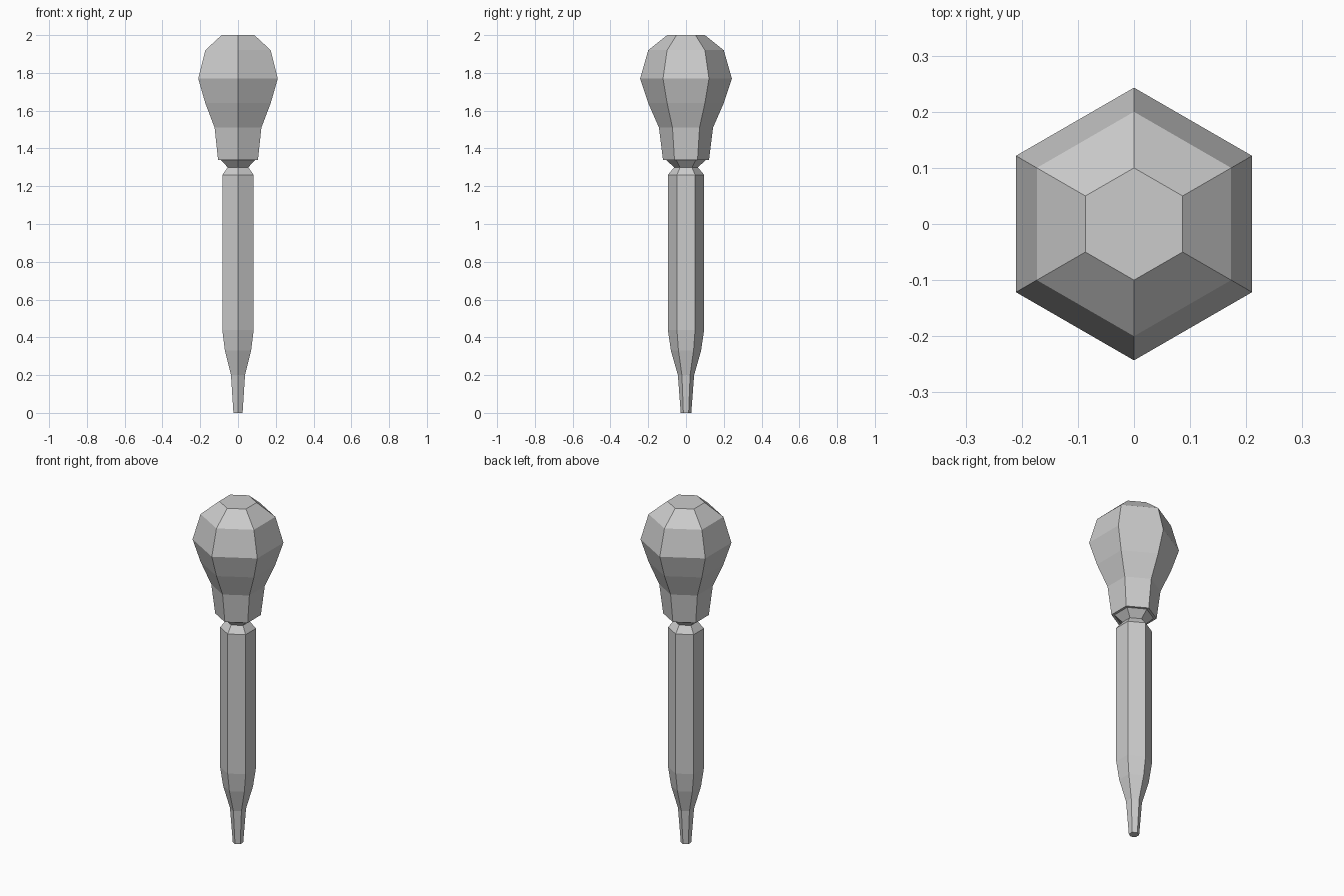
import bpy
import bmesh
from math import cos, sin, pi

cube = bpy.data.objects.get("Cube")
if cube:
    bpy.data.objects.remove(cube, do_unlink=True)

SIDES = 6

# Single grey material
grey = bpy.data.materials.new("plain_grey")
grey.use_nodes = True
colour = (0.6, 0.6, 0.6, 1)
grey.diffuse_color = colour
grey.node_tree.nodes["Principled BSDF"].inputs["Base Color"].default_value = colour


def lathe(name, profile, cap_bottom=True, cap_top=True):
    """Flat-faced six-sided solid from (radius, height) pairs, bottom to top."""
    bm = bmesh.new()
    rings = []
    for radius, z in profile:
        angles = [pi / 2 + 2 * pi * i / SIDES for i in range(SIDES)]
        rings.append([bm.verts.new((radius * cos(a), radius * sin(a), z)) for a in angles])
    for low, high in zip(rings, rings[1:]):
        for i in range(SIDES):
            j = (i + 1) % SIDES
            bm.faces.new((low[i], low[j], high[j], high[i]))
    if cap_bottom:
        bm.faces.new(rings[0][::-1])
    if cap_top:
        bm.faces.new(rings[-1])
    mesh = bpy.data.meshes.new(name)
    bm.to_mesh(mesh)
    bm.free()
    mesh.materials.append(grey)
    obj = bpy.data.objects.new(name, mesh)
    bpy.context.collection.objects.link(obj)
    return obj


# Tapered tube with its pinched neck, flaring up to meet the bulb
lathe("tube", [(0.028, 0), (0.043, 0.2), (0.08, 0.33), (0.096, 0.44),
               (0.096, 1.26), (0.063, 1.3), (0.106, 1.34)], cap_top=False)

# Squeeze bulb, its underside a flat rim around the neck
lathe("squeeze_bulb", [(0.106, 1.34), (0.122, 1.34), (0.143, 1.51), (0.2, 1.64),
                       (0.243, 1.77), (0.2, 1.92), (0.1, 2)], cap_bottom=False)
